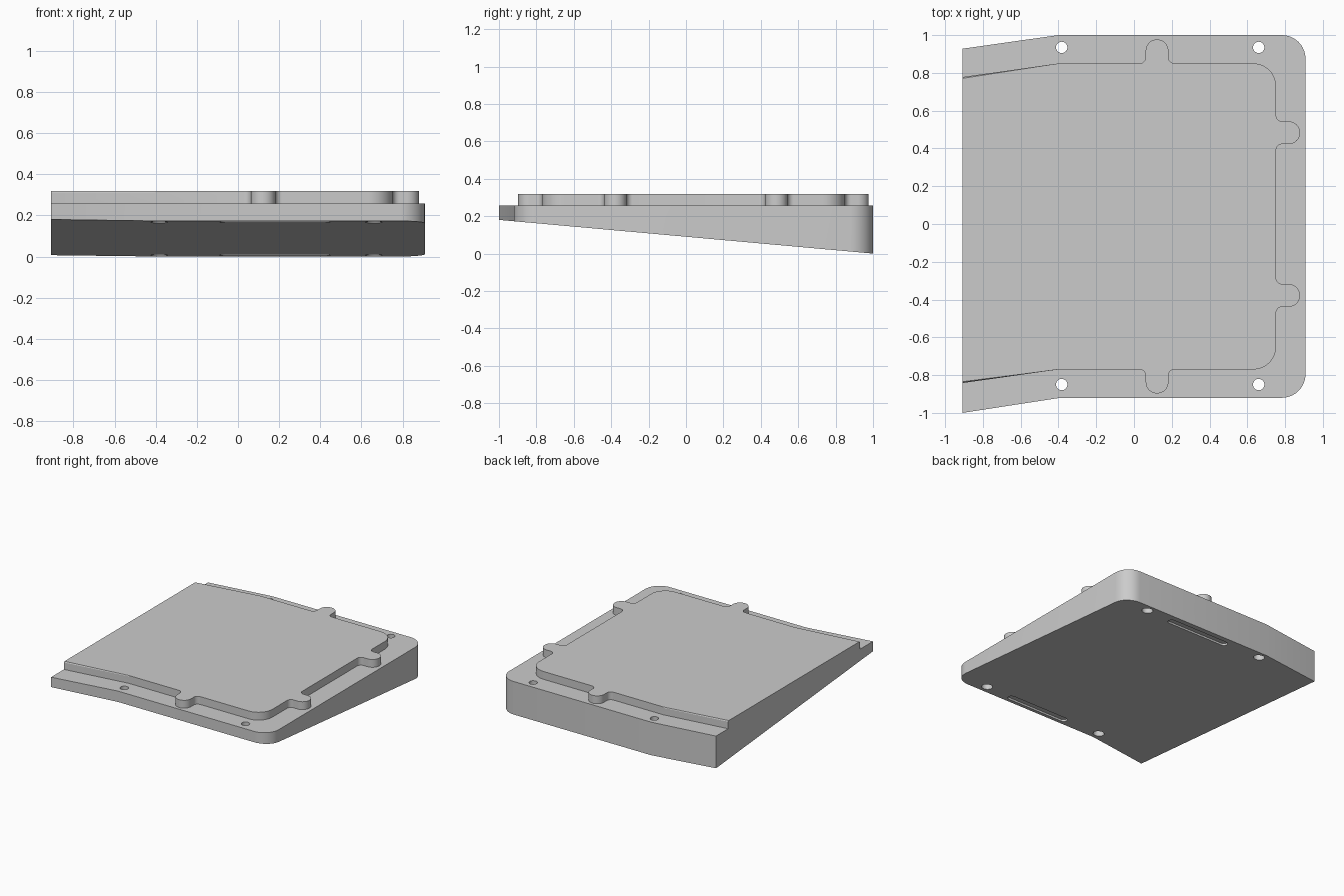
import bpy, bmesh
from math import atan2, cos, sin, tan, pi
from mathutils import Vector

cube = bpy.data.objects.get("Cube")
if cube:
    bpy.data.objects.remove(cube, do_unlink=True)

LEFT = -0.908       # flat open end of the wedge
DECK = 0.257        # height of the ledge
TOP = 0.318         # height of the raised pad

grey = bpy.data.materials.new("plain grey")
grey.use_nodes = True
COLOUR = (0.6, 0.6, 0.6, 1)
grey.diffuse_color = COLOUR
grey.node_tree.nodes["Principled BSDF"].inputs["Base Color"].default_value = COLOUR


def underside(y):
    return 0.09 * (1 - y)


def rounded(corners, steps=10):
    """Closed outline from (x, y, radius) corners."""
    out = []
    for i, (x, y, r) in enumerate(corners):
        p = Vector((x, y))
        if r == 0:
            out.append(p)
            continue
        u = (Vector(corners[i - 1][:2]) - p).normalized()
        v = (Vector(corners[(i + 1) % len(corners)][:2]) - p).normalized()
        half = u.angle(v) / 2
        centre = p + (u + v).normalized() * r / sin(half)
        a = p + u * r / tan(half) - centre
        b = p + v * r / tan(half) - centre
        start = atan2(a.y, a.x)
        sweep = atan2(a.x * b.y - a.y * b.x, a.dot(b))
        for k in range(steps + 1):
            ang = start + sweep * k / steps
            out.append(centre + Vector((cos(ang), sin(ang))) * r)
    clean = []
    for p in out:
        if all((p - q).length > 1e-4 for q in clean):
            clean.append(p)
    return clean


def box(x, y, w, d, r):
    """Rounded rectangle outline."""
    return rounded([(x - w, y - d, r), (x + w, y - d, r),
                    (x + w, y + d, r), (x - w, y + d, r)])


def prism(name, outline, low, high, chamfer=0):
    """Solid between two heights, each a function of y."""
    bm = bmesh.new()
    bottom = [bm.verts.new((p.x, p.y, low(p.y))) for p in outline]
    top = [bm.verts.new((p.x, p.y, high(p.y))) for p in outline]
    n = len(outline)
    bm.faces.new(bottom[::-1])
    cap = bm.faces.new(top)
    for i in range(n):
        j = (i + 1) % n
        bm.faces.new((bottom[i], bottom[j], top[j], top[i]))
    if chamfer:
        rim = [e for e in cap.edges if any(v.co.x > LEFT + 0.01 for v in e.verts)]
        bmesh.ops.bevel(bm, geom=rim, offset=chamfer, segments=1, affect='EDGES')
    bmesh.ops.recalc_face_normals(bm, faces=bm.faces[:])
    mesh = bpy.data.meshes.new(name)
    bm.to_mesh(mesh)
    bm.free()
    mesh.materials.append(grey)
    obj = bpy.data.objects.new(name, mesh)
    bpy.context.collection.objects.link(obj)
    return obj


def tab(x, y, tx, ty, half=0.06, reach=0.127):
    """Corners of a round-ended tab, met while walking along (tx, ty)."""
    p, t, out = Vector((x, y)), Vector((tx, ty)), Vector((ty, -tx)) * reach
    spots = [(p - t * half, 0.033), (p - t * half + out, half - 0.0005),
             (p + t * half + out, half - 0.0005), (p + t * half, 0.033)]
    return [(q.x, q.y, r) for q, r in spots]


# Wedge-shaped base with skewed sides at the open end
base = prism("wedge_base", rounded([
    (LEFT, -1, 0), (-0.39, -0.92, 0), (0.908, -0.92, 0.125),
    (0.908, 1, 0.125), (-0.4, 1, 0), (LEFT, 0.928, 0)]),
    underside, lambda y: DECK)

# Raised pad with four locating tabs
pad = prism("raised_pad", rounded(
    [(LEFT, -0.842, 0), (-0.4, -0.77, 0)] + tab(0.122, -0.77, 1, 0)
    + [(0.752, -0.77, 0.12)] + tab(0.752, -0.378, 0, 1) + tab(0.752, 0.483, 0, 1)
    + [(0.752, 0.85, 0.12)] + tab(0.122, 0.85, -1, 0)
    + [(-0.4, 0.85, 0), (LEFT, 0.778, 0)]),
    lambda y: DECK, lambda y: TOP, chamfer=0.007)

# Screw holes, their wider lower bores, and shallow slots underneath
cutters = []
for y in (-0.85, 0.935):
    for x in (-0.383, 0.66):
        cutters.append(prism("bore_cutter", box(x, y, 0.04, 0.04, 0.04),
                             lambda y: -0.1, lambda y: 0.215))
        cutters.append(prism("hole_cutter", box(x, y, 0.03, 0.03, 0.03),
                             lambda y: -0.1, lambda y: 0.4))
    cutters.append(prism("slot_cutter", box(0.18, y - 0.01, 0.27, 0.03, 0.03),
                         lambda y: underside(y) - 0.1,
                         lambda y: underside(y) + 0.015))

bpy.context.view_layer.objects.active = base
for cutter in cutters:
    mod = base.modifiers.new("cut", 'BOOLEAN')
    mod.operation = 'DIFFERENCE'
    mod.solver = 'EXACT'
    mod.object = cutter
    bpy.ops.object.modifier_apply(modifier=mod.name)
    bpy.data.objects.remove(cutter, do_unlink=True)

# Smooth the rounded walls and keep the edges crisp
bpy.ops.object.select_all(action='DESELECT')
for obj in (base, pad):
    obj.select_set(True)
bpy.ops.object.shade_smooth_by_angle(angle=pi / 7)
